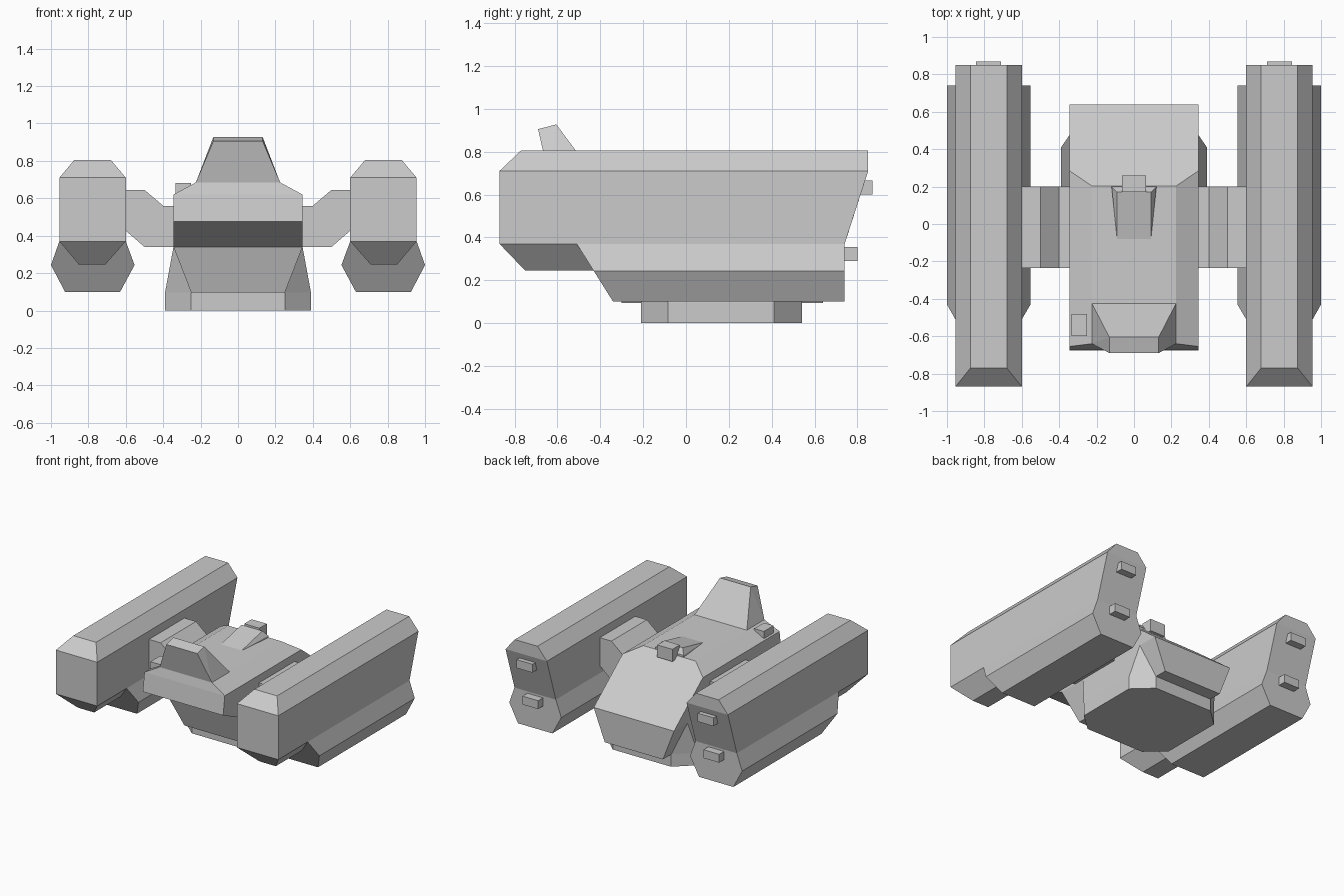
import bpy, bmesh

if "Cube" in bpy.data.objects:
    bpy.data.objects.remove(bpy.data.objects["Cube"])


def hull(name, points):
    """Flat-faced convex solid through the given points."""
    bm = bmesh.new()
    for p in points:
        bm.verts.new(p)
    res = bmesh.ops.convex_hull(bm, input=bm.verts)
    loose = [v for v in bm.verts if not v.link_faces]
    bmesh.ops.delete(bm, geom=loose, context='VERTS')
    bmesh.ops.dissolve_limit(bm, angle_limit=0.01, verts=bm.verts, edges=bm.edges)
    bmesh.ops.recalc_face_normals(bm, faces=bm.faces)
    mesh = bpy.data.meshes.new(name)
    bm.to_mesh(mesh)
    bm.free()
    obj = bpy.data.objects.new(name, mesh)
    bpy.context.collection.objects.link(obj)
    return obj


def both(points):
    """Points plus their mirror images across x = 0."""
    return [(s * x, y, z) for s in (1, -1) for x, y, z in points]


def box(name, x0, x1, y0, y1, z0, z1):
    return hull(name, [(x, y, z) for x in (x0, x1) for y in (y0, y1) for z in (z0, z1)])


def mirrored(obj):
    obj.modifiers.new("mirror", 'MIRROR')
    return obj


def pod(name, rows):
    """Rows of (z, inner x, outer x, front y, back y)."""
    return mirrored(hull(name, [(x, y, z) for z, xi, xo, yf, yb in rows
                                for x in (xi, xo) for y in (yf, yb)]))


# Side pods: long upper body and shorter flared lower body
pod("upper_pod", [(0.245, 0.71, 0.85, -0.75, 0.70), (0.37, 0.60, 0.955, -0.87, 0.74),
                  (0.71, 0.60, 0.955, -0.87, 0.85), (0.805, 0.68, 0.875, -0.77, 0.85)])
pod("lower_pod", [(0.10, 0.63, 0.925, -0.34, 0.74), (0.243, 0.553, 1.0, -0.43, 0.74),
                  (0.37, 0.60, 0.955, -0.51, 0.74)])

# Exhaust blocks at the back of the pods
mirrored(box("upper_exhaust", 0.71, 0.845, 0.76, 0.87, 0.60, 0.665))
mirrored(box("lower_exhaust", 0.71, 0.845, 0.70, 0.80, 0.29, 0.355))

# Arms joining pods to the hull (inner and outer convex pieces)
for name, profile in (
        ("arm_inner", [(0.30, 0.34), (0.40, 0.34), (0.40, 0.56), (0.30, 0.56)]),
        ("arm_outer", [(0.40, 0.34), (0.50, 0.34), (0.61, 0.435), (0.61, 0.645),
                       (0.50, 0.645), (0.40, 0.56)])):
    mirrored(hull(name, [(x, y, z) for x, z in profile for y in (-0.235, 0.20)]))

# Central hull: upper body with sloped rear deck
hull("upper_hull", both([
    (0.345, -0.675, 0.475), (0.345, -0.655, 0.62), (0.225, -0.64, 0.685),
    (0.225, 0.203, 0.685), (0.345, 0.285, 0.62), (0.345, 0.64, 0.34),
    (0.345, -0.38, 0.34)]))

# Lower hull tapering to the base
hull("lower_hull", both([
    (0.345, -0.38, 0.34), (0.25, -0.30, 0.095),
    (0.345, 0.64, 0.34), (0.25, 0.64, 0.095)]))

# Eight-sided base with flanks rising into the hull
octagon = [(0.25, -0.21), (0.39, -0.085), (0.39, 0.41), (0.25, 0.54)]
hull("base_plate", both([(x, y, z) for x, y in octagon for z in (0.0, 0.097)]))
hull("base_flanks", both([(x, y, 0.097) for x, y in octagon]
                         + [(0.345, -0.15, 0.34), (0.345, 0.475, 0.34)]))

# Raised cockpit leaning forward
hull("cockpit", both([
    (0.225, -0.64, 0.685), (0.225, -0.425, 0.685),
    (0.132, -0.69, 0.905), (0.132, -0.605, 0.927)]))

# Wedge on the rear deck with a block behind it
hull("deck_wedge", both([
    (0.09, -0.085, 0.684), (0.12, 0.20, 0.67),
    (0.09, 0.17, 0.74), (0.12, 0.20, 0.70)]))
box("deck_block", -0.065, 0.065, 0.17, 0.26, 0.66, 0.755)

# Small sensor box on the left shoulder
box("shoulder_sensor", -0.333, -0.25, -0.60, -0.48, 0.60, 0.683)
